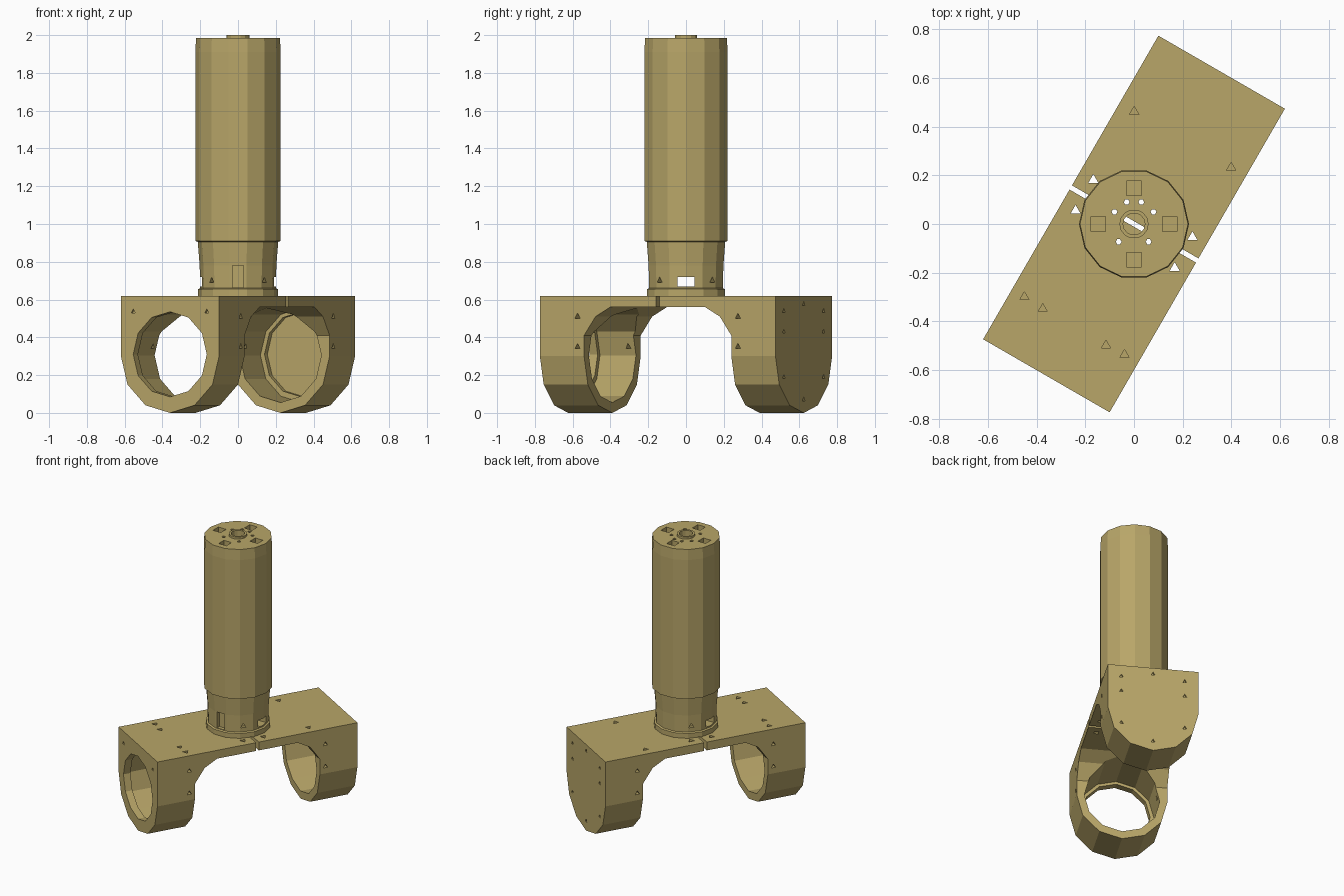
import bpy, bmesh
from math import pi, sin, cos, radians
from mathutils import Matrix, Vector

if "Cube" in bpy.data.objects:
    bpy.data.objects.remove(bpy.data.objects["Cube"])

TURN = Matrix.Rotation(radians(-30), 4, 'Z')

mat = bpy.data.materials.new("tan_plastic")
mat.diffuse_color = (0.48, 0.38, 0.14, 1)
mat.use_nodes = True
mat.node_tree.nodes["Principled BSDF"].inputs["Base Color"].default_value = mat.diffuse_color


def make(name, bm):
    bmesh.ops.recalc_face_normals(bm, faces=bm.faces)
    me = bpy.data.meshes.new(name)
    bm.to_mesh(me)
    bm.free()
    ob = bpy.data.objects.new(name, me)
    bpy.context.collection.objects.link(ob)
    me.materials.append(mat)
    return ob


def prism(name, pts, vec):
    """Extrude a planar polygon along vec."""
    bm = bmesh.new()
    f = bm.faces.new([bm.verts.new(p) for p in pts])
    ex = bmesh.ops.extrude_face_region(bm, geom=[f])
    bmesh.ops.translate(bm, vec=vec, verts=[v for v in ex['geom'] if isinstance(v, bmesh.types.BMVert)])
    return make(name, bm)


def rod(a, b, r, n=12, phase=0.0):
    """Cylinder-like cutter between two points."""
    a, b = Vector(a), Vector(b)
    d = (b - a).normalized()
    ref = Vector((1, 0, 0)) if abs(d.z) > 0.9 else Vector((0, 0, 1))
    e = (ref - d * ref.dot(d)).normalized()
    g = d.cross(e)
    pts = [a + r * (cos(t) * e + sin(t) * g)
           for t in (phase + 2 * pi * i / n for i in range(n))]
    return prism("cutter", pts, b - a)


def box(lo, hi):
    (x0, y0, z0), (x1, y1, z1) = lo, hi
    return prism("cutter", [(x0, y0, z0), (x1, y0, z0), (x1, y1, z0), (x0, y1, z0)], (0, 0, z1 - z0))


def cut(target, cutters):
    """Subtract each cutter, then remove it."""
    for c in cutters:
        c.hide_render = True
        m = target.modifiers.new("cut", 'BOOLEAN')
        m.operation, m.solver, m.object = 'DIFFERENCE', 'EXACT', c
    bpy.context.view_layer.update()
    dg = bpy.context.evaluated_depsgraph_get()
    me = bpy.data.meshes.new_from_object(target.evaluated_get(dg))
    target.modifiers.clear()
    target.data = me
    for c in cutters:
        bpy.data.objects.remove(c)


def cap_screws():
    """Six long screw holes that run through grip and base."""
    return [rod((x, y, 0.5), (x, y, 2.1), 0.012, 6) for x, y in
            [(.03, .09), (-.03, .09), (.08, .05), (-.08, .05), (-.063, -.073), (.06, -.073)]]


# Base halves: rounded section, arched underside, cup at the end
def base_half(name, s, open_end):
    section = [(-0.3, s * 0.01, 0.62)]
    section += [(0.3 * cos(t), s * 0.01, 0.3 + 0.3 * sin(t))
                for t in (pi + pi * i / 6 for i in range(7))]
    section += [(0.3, s * 0.01, 0.62)]
    ob = prism(name, section, (0, s * 0.71, 0))
    arch = [(-0.5, s * y, z) for y, z in
            [(-0.1, -0.1), (-0.1, 0.56), (0.29, 0.56), (0.38, 0.51), (0.45, 0.41), (0.45, -0.1)]]
    cut(ob, [prism("cutter", arch, (1, 0, 0)),
             rod((0, s * 0.2, 0.305), (0, s * 0.67, 0.305), 0.25),
             rod((0, s * 0.6, 0.31), (0, s * (0.8 if open_end else 0.70), 0.31), 0.225)])
    # Screw holes: top plate, cup walls and end face
    holes = []
    for v in (-1, 1):
        holes.append(rod((v * 0.235, s * 0.073, 0.5), (v * 0.235, s * 0.073, 0.7), 0.024, 3))
        for z in (0.35, 0.51):
            holes.append(rod((v * 0.4, s * 0.49, z), (v * 0.2, s * 0.49, z), 0.018, 3))
    if open_end:
        tops = [(-.24, .485), (-.15, .49), (.15, .49), (.235, .485)]
        ends = [(-.225, .535), (.225, .535)]
    else:
        tops = [(-.23, .4), (.23, .4)]
        ends = [(-.21, .54), (0, .575), (.21, .54), (-.21, .43), (.21, .43), (-.21, .19), (.21, .19), (0, .07)]
    holes += [rod((v, s * u, 0.58), (v, s * u, 0.7), 0.022, 3) for v, u in tops]
    holes += [rod((v, s * 0.705, z), (v, s * 0.8, z), 0.015, 3) for v, z in ends]
    cut(ob, holes)
    ob.data.transform(TURN)
    cut(ob, cap_screws())


base_half("rear_closed_base", 1, False)
base_half("front_open_base", -1, True)

# Handle: turned profile with collar, tapered neck, grip and axial bore
N = 14
profile = [(.045, .62), (.212, .62), (.212, .655), (.2, .66), (.203, .78), (.213, .905),
           (.226, .91), (.226, 1.91), (.222, 1.985), (.06, 1.985), (.06, 2.0), (.045, 2.0)]
bm = bmesh.new()
rings = [[bm.verts.new((r * cos(2 * pi * i / N), r * sin(2 * pi * i / N), z)) for i in range(N)]
         for r, z in profile]
for k in range(len(rings)):
    a, b = rings[k], rings[(k + 1) % len(rings)]
    for i in range(N):
        j = (i + 1) % N
        bm.faces.new((a[i], a[j], b[j], b[i]))
handle = make("handle", bm)

# Neck window and front slot, four cap pockets, neck screws
cuts = [box((-0.4, -0.045, 0.67), (0.4, 0.045, 0.72)),
        box((-0.03, -0.4, 0.665), (0.03, -0.17, 0.78))]
for i in range(4):
    t = i * pi / 2
    c, s = cos(t), sin(t)
    cuts.append(rod((.147 * c, .147 * s, 1.93), (.147 * c, .147 * s, 2.1), 0.043, 4, pi / 4))
    c, s = cos(t + pi / 4), sin(t + pi / 4)
    cuts.append(rod((.17 * c, .17 * s, .7), (.3 * c, .3 * s, .7), 0.02, 3))
cut(handle, cuts)
cut(handle, cap_screws())
